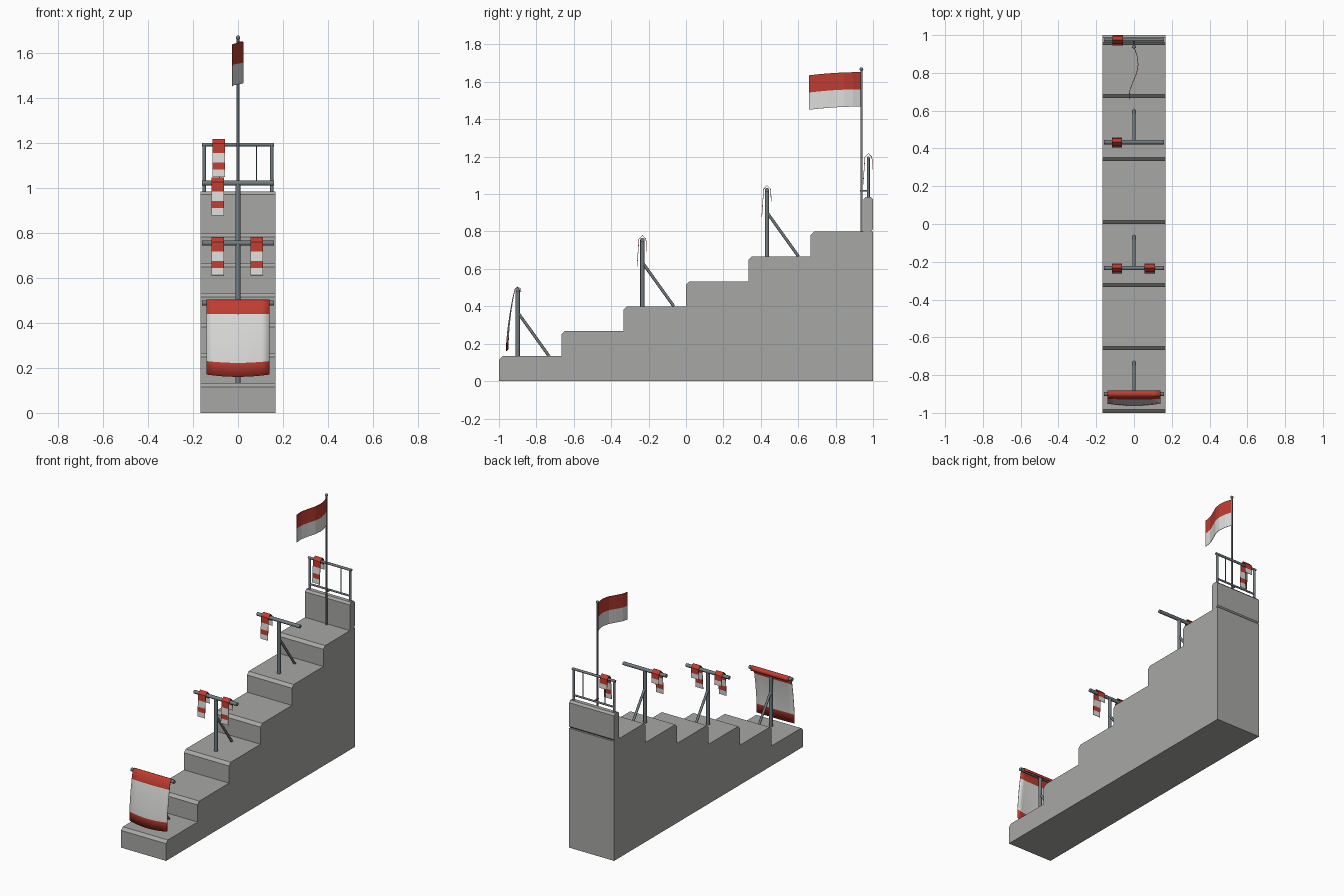
import bpy, bmesh, math
from mathutils import Vector

cube = bpy.data.objects.get("Cube")
if cube:
    bpy.data.objects.remove(cube, do_unlink=True)


def material(name, rgb):
    m = bpy.data.materials.new(name)
    m.use_nodes = True
    colour = (*rgb, 1)
    m.diffuse_color = colour
    m.node_tree.nodes["Principled BSDF"].inputs["Base Color"].default_value = colour
    return m


CONCRETE = material("concrete grey", (0.39, 0.39, 0.375))
METAL = material("steel grey", (0.17, 0.2, 0.215))
RED = material("cloth red", (0.52, 0.045, 0.03))
WHITE = material("cloth white", (0.72, 0.72, 0.71))

HALF = 1 / 6       # half width of the stair
RUN = 1 / 3        # tread depth
RISE = 2 / 15      # step height


def add_object(name, bm, *mats):
    bmesh.ops.recalc_face_normals(bm, faces=bm.faces)
    mesh = bpy.data.meshes.new(name)
    bm.to_mesh(mesh)
    bm.free()
    for m in mats:
        mesh.materials.append(m)
    ob = bpy.data.objects.new(name, mesh)
    bpy.context.collection.objects.link(ob)
    return ob


def extrude_profile(name, points, mat):
    """Sweep a (y, z) outline across the stair width."""
    bm = bmesh.new()
    face = bm.faces.new([bm.verts.new((-HALF, y, z)) for y, z in points])
    new = bmesh.ops.extrude_face_region(bm, geom=[face])["geom"]
    verts = [v for v in new if isinstance(v, bmesh.types.BMVert)]
    bmesh.ops.translate(bm, verts=verts, vec=(2 * HALF, 0, 0))
    return add_object(name, bm, mat)


def tube(name, a, b, radius, sides=12):
    a, b = Vector(a), Vector(b)
    bm = bmesh.new()
    bmesh.ops.create_cone(bm, cap_ends=True, segments=sides, radius1=radius,
                          radius2=radius, depth=(b - a).length)
    bm.transform((b - a).to_track_quat("Z", "Y").to_matrix().to_4x4())
    bmesh.ops.translate(bm, verts=bm.verts, vec=(a + b) / 2)
    for f in bm.faces:
        f.smooth = len(f.verts) == 4
    return add_object(name, bm, METAL)


def cloth(name, rows, columns, place, is_red):
    """Thin grid sheet; place(i, j) gives a point, is_red(i, j) the cell colour."""
    bm = bmesh.new()
    grid = [[bm.verts.new(place(i, j)) for j in range(columns + 1)]
            for i in range(rows + 1)]
    for i in range(rows):
        for j in range(columns):
            f = bm.faces.new((grid[i][j], grid[i][j + 1],
                              grid[i + 1][j + 1], grid[i + 1][j]))
            f.material_index = 0 if is_red(i, j) else 1
    ob = add_object(name, bm, RED, WHITE)
    solid = ob.modifiers.new("thickness", "SOLIDIFY")
    solid.thickness = 0.003
    solid.offset = 0
    return ob


# Stair block with chamfered nosings
CHAMFER = 0.018
outline = [(1, 0), (-1, 0)]
for i in range(6):
    y, z = -1 + i * RUN, (i + 1) * RISE
    outline += [(y, z - CHAMFER), (y + CHAMFER, z), (y + RUN, z)]
extrude_profile("stair_block", outline, CONCRETE)

# Parapet at the top
C = 0.013
extrude_profile("parapet", [
    (0.948, 0.8), (0.948, 0.985 - C), (0.948 + C, 0.985), (1 - C, 0.985),
    (1, 0.985 - C), (1, 0.8 + C), (1 - C, 0.8)], CONCRETE)

# Railing on the parapet
RAIL_Y, RAIL_Z = 0.975, 1.193
for side, x in (("right", -0.15), ("left", 0.15)):
    tube(f"railing_post_{side}", (x, RAIL_Y, 0.98), (x, RAIL_Y, RAIL_Z), 0.008)
    tube(f"railing_baluster_{side}", (x * 0.55, RAIL_Y, 1.02),
         (x * 0.55, RAIL_Y, RAIL_Z), 0.003, 8)
tube("railing_top_bar", (-0.16, RAIL_Y, RAIL_Z), (0.16, RAIL_Y, RAIL_Z), 0.008)
tube("railing_low_bar", (-0.15, RAIL_Y, 1.018), (0.15, RAIL_Y, 1.018), 0.006)

# Flagpole with finial and clamp
POLE_Y = 0.938
tube("flagpole", (0, POLE_Y, 0.8), (0, POLE_Y, 1.665), 0.006)
tube("flagpole_clamp", (0, POLE_Y - 0.008, 1.018), (0, RAIL_Y, 1.018), 0.005)
bm = bmesh.new()
bmesh.ops.create_uvsphere(bm, u_segments=12, v_segments=8, radius=0.01)
bmesh.ops.translate(bm, verts=bm.verts, vec=(0, POLE_Y, 1.668))
for f in bm.faces:
    f.smooth = True
add_object("flagpole_finial", bm, METAL)

# Waving flag, red above white
wave = [0, 0.016, 0.022, 0.014, -0.006, -0.023, -0.026]


def flag_point(i, j):
    t = j / 6
    return wave[j], POLE_Y - 0.28 * t, 1.652 - 0.046 * i - 0.017 * t * t


cloth("flag", 4, 6, flag_point, lambda i, j: i < 2)

# T-shaped stands with a rear brace
BAR_DROP = 0.355
stands = [(-0.9 + 2 * n * RUN, (2 * n + 1) * RISE) for n in range(3)]
for n, (y, z) in enumerate(stands, 1):
    top = z + BAR_DROP
    tube(f"stand_post_{n}", (0, y, z), (0, y, top), 0.0115)
    tube(f"stand_bar_{n}", (-0.16, y, top), (0.16, y, top), 0.0115)
    tube(f"stand_brace_{n}", (0, y, z + 0.235), (0, y + 0.168, z), 0.008)

# Striped towels draped over the bars: (y, z) path from front hem to back hem
drape = [(-0.028, -0.143), (-0.026, -0.111), (-0.024, -0.08), (-0.021, -0.037),
         (-0.019, 0.004), (0, 0.024), (0.019, 0.004), (0.021, -0.03),
         (0.022, -0.062)]
RED_CELLS = (1, 3, 4, 5, 6)


def towel(name, x, y, z):
    cloth(name, len(drape) - 1, 1,
          lambda i, j: (x + (j - 0.5) * 0.055, y + drape[i][0], z + drape[i][1]),
          lambda i, j: i in RED_CELLS)


y, z = stands[1]
towel("towel_lower_right", -0.09, y, z + BAR_DROP)
towel("towel_lower_left", 0.083, y, z + BAR_DROP)
y, z = stands[2]
towel("towel_upper", -0.09, y, z + BAR_DROP)
towel("towel_railing", -0.085, RAIL_Y, RAIL_Z)

# Wide banner on the lowest stand, bowing forward towards its hem
BY, BZ = stands[0][0], stands[0][1] + BAR_DROP
hang = [(0.018, -0.012), (0.015, 0.007), (0, 0.015), (-0.014, 0.006),
        (-0.025, -0.048), (-0.036, -0.12), (-0.044, -0.19), (-0.049, -0.258),
        (-0.05, -0.318)]


def banner_point(i, j):
    u = j / 4 - 1
    drop = max(0, i - 3) / 5
    bow = (1 - u * u) * drop
    dy, dz = hang[i]
    return 0.14 * u, BY + dy - 0.012 * bow, BZ + dz - 0.01 * bow


banner = cloth("banner", 8, 8, banner_point, lambda i, j: i < 4 or i == 7)
for p in banner.data.polygons:
    p.use_smooth = True
